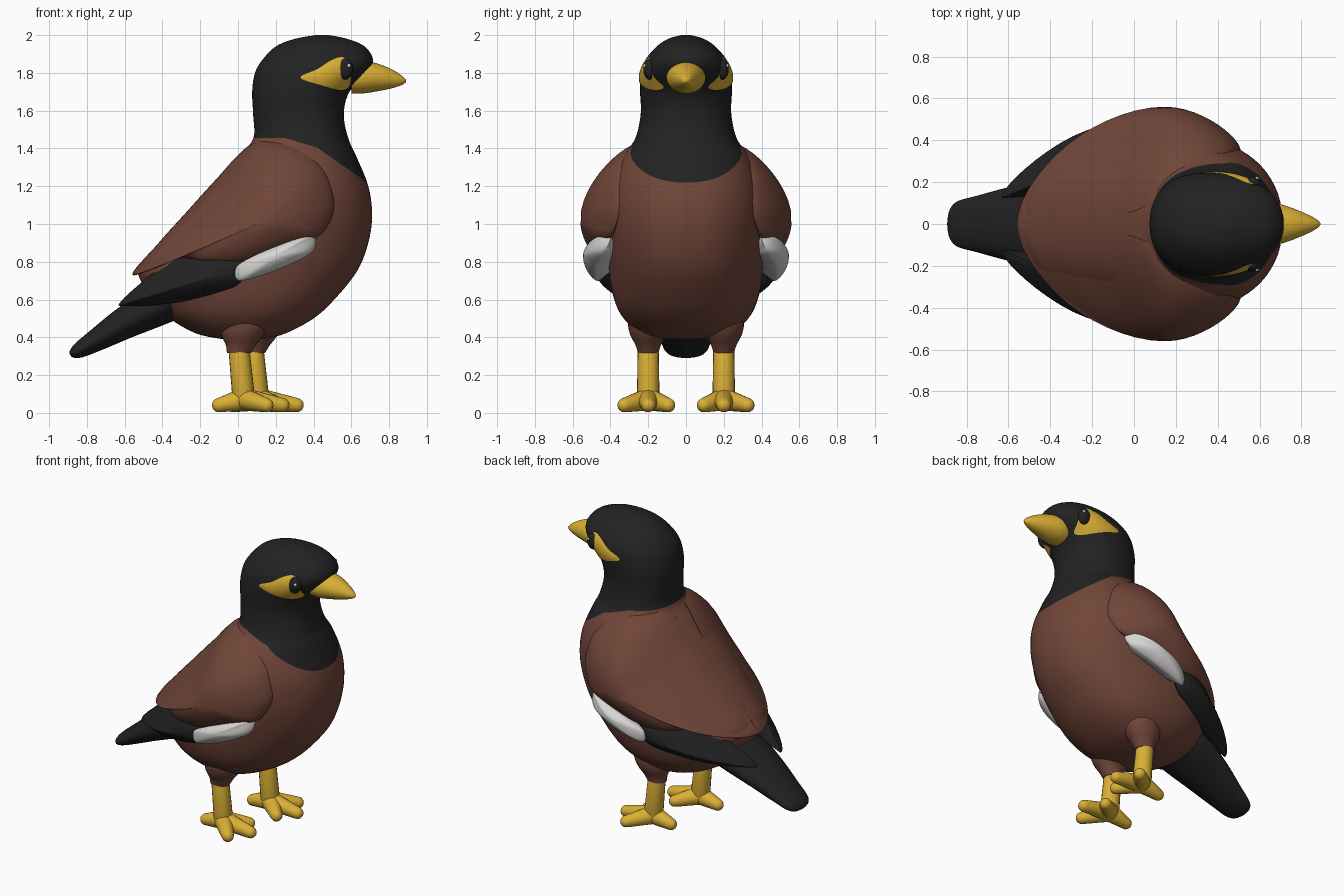
import bpy, bmesh, math
from mathutils import Vector

if "Cube" in bpy.data.objects:
    bpy.data.objects.remove(bpy.data.objects["Cube"])


def material(name, r, g, b):
    m = bpy.data.materials.new(name)
    m.diffuse_color = (r, g, b, 1)
    m.use_nodes = True
    m.node_tree.nodes["Principled BSDF"].inputs["Base Color"].default_value = m.diffuse_color
    return m


BLACK = material("soft black", 0.016, 0.016, 0.016)
BROWN = material("chestnut brown", 0.165, 0.061, 0.041)
YELLOW = material("warm yellow", 0.70, 0.43, 0.036)
WHITE = material("pale grey white", 0.68, 0.67, 0.66)


def spline(pts, n, closed=False):
    """Smooth curve through points of any dimension."""
    k, out = len(pts), []
    for i in range(k if closed else k - 1):
        idx = [(i + j) % k if closed else min(max(i + j, 0), k - 1) for j in (-1, 0, 1, 2)]
        p = [pts[j] for j in idx]
        for s in range(n):
            t = s / n
            out.append(tuple(
                0.5 * (2 * b + (c - a) * t + (2 * a - 5 * b + 4 * c - d) * t * t
                       + (3 * b - a - 3 * c + d) * t ** 3) for a, b, c, d in zip(*p)))
    if not closed:
        out.append(tuple(pts[-1]))
    return out


def loft(name, rings, mats, cap_end=True, edit=None):
    """Skin a list of point rings and close the ends with fans."""
    bm = bmesh.new()
    vr = [[bm.verts.new(p) for p in r] for r in rings]
    n = len(vr[0])
    for a, b in zip(vr, vr[1:]):
        for i in range(n):
            bm.faces.new((a[i], a[(i + 1) % n], b[(i + 1) % n], b[i]))
    for r in ([vr[0], vr[-1]] if cap_end else [vr[0]]):
        c = bm.verts.new(sum((v.co for v in r), Vector()) / n)
        for i in range(n):
            bm.faces.new((r[i], r[(i + 1) % n], c))
    bmesh.ops.recalc_face_normals(bm, faces=bm.faces)
    if edit:
        edit(bm)
    me = bpy.data.meshes.new(name)
    bm.to_mesh(me)
    bm.free()
    for m in mats:
        me.materials.append(m)
    ob = bpy.data.objects.new(name, me)
    bpy.context.collection.objects.link(ob)
    bpy.ops.object.select_all(action='DESELECT')
    ob.select_set(True)
    bpy.context.view_layer.objects.active = ob
    bpy.ops.object.shade_smooth_by_angle(angle=math.radians(55))
    return ob


def tube(name, a, b, ra, rb, mat, n=20):
    """Tapered limb with round ends."""
    a, b = Vector(a), Vector(b)
    d = (b - a).normalized()
    q = d.to_track_quat('Z', 'Y')
    steps = [math.radians(v) for v in (8, 25, 45, 65, 90)]
    prof = [(a - d * ra * math.cos(t), ra * math.sin(t)) for t in steps]
    prof += [(b + d * rb * math.cos(t), rb * math.sin(t)) for t in reversed(steps)]
    return loft(name, [[c + q @ Vector((r * math.cos(6.28319 * i / n), r * math.sin(6.28319 * i / n), 0))
                        for i in range(n)] for c, r in prof], [mat])


def ball(name, c, r, mat):
    n = 24
    loft(name, [[(c[0] + r[0] * math.sin(t) * math.cos(2 * math.pi * i / n),
                  c[1] + r[1] * math.sin(t) * math.sin(2 * math.pi * i / n),
                  c[2] + r[2] * math.cos(t)) for i in range(n)]
                for t in [math.pi * (k + 0.3) / 14.6 for k in range(15)]], [mat])


def pillow(name, outline, centre, inner, mat, s, dome):
    """Outline points (x, z, y) bulge out to centre; dome 1 is round, 0 is a cone."""
    pts = spline(outline, 8, True)
    rings = []
    for k in range(1, 13):
        a = math.pi / 2 * k / 12
        r = math.sin(a)
        h = dome * math.cos(a) + (1 - dome) * (1 - r * r * (1.6 - 0.6 * r))
        rings.append([(centre[0] + (x - centre[0]) * r, s * (y + (centre[2] - y) * h),
                       centre[1] + (z - centre[1]) * r) for x, z, y in pts])
    rings.append([(inner[0] + (x - inner[0]) * 0.3, s * (inner[2] + (y - inner[2]) * 0.3),
                   inner[1] + (z - inner[1]) * 0.3) for x, z, y in pts])
    loft(name, rings, [mat])


# Body and head: horizontal slices (z, back x, front x, half width)
SLICES = spline([
    (0.39, -0.08, 0.13, 0.12), (0.42, -0.22, 0.25, 0.24), (0.50, -0.36, 0.40, 0.33),
    (0.60, -0.44, 0.51, 0.38), (0.75, -0.53, 0.63, 0.41), (0.90, -0.42, 0.69, 0.42),
    (1.05, -0.285, 0.71, 0.42), (1.20, -0.15, 0.69, 0.40), (1.35, -0.01, 0.63, 0.34),
    (1.45, 0.08, 0.585, 0.27), (1.58, 0.08, 0.56, 0.24), (1.70, 0.075, 0.59, 0.243),
    (1.80, 0.09, 0.685, 0.24), (1.87, 0.13, 0.715, 0.215), (1.94, 0.20, 0.67, 0.155),
    (1.98, 0.30, 0.58, 0.095), (2.00, 0.41, 0.48, 0.025)], 5)
POW = 2.2


def slice_ring(z, x0, x1, w, n=72):
    out = []
    for i in range(n):
        c, s = math.cos(2 * math.pi * i / n), math.sin(2 * math.pi * i / n)
        f = (abs(c) ** POW + abs(s) ** POW) ** (-1 / POW)
        out.append(((x0 + x1) / 2 + (x1 - x0) / 2 * c * f, w * s * f, z))
    return out


def surface_y(x, z):
    for a, b in zip(SLICES, SLICES[1:]):
        if a[0] <= z <= b[0]:
            t = (z - a[0]) / (b[0] - a[0])
            _, x0, x1, w = [p + (q - p) * t for p, q in zip(a, b)]
            u = abs((x - (x0 + x1) / 2) / ((x1 - x0) / 2))
            return w * max(0, 1 - u ** POW) ** (1 / POW)


def paint_hood(bm):
    # Black hood: level at the nape, dipping down over the breast
    for co, no in (((0.25, 0, 1.455), (0, 0, 1)), ((0.25, 0, 1.455), (0.3, 0, 1)),
                   ((0.42, 0, 1.404), (0.7, 0, 1))):
        bmesh.ops.bisect_plane(bm, geom=bm.verts[:] + bm.edges[:] + bm.faces[:], plane_co=co, plane_no=no)
    for f in bm.faces:
        c = f.calc_center_median()
        f.material_index = int(c.z > 1.455 - max(0, 0.3 * (c.x - 0.25), 0.7 * (c.x - 0.42) + 0.051))


loft("body_and_head", [slice_ring(*s) for s in SLICES], [BROWN, BLACK], edit=paint_hood)

# Beak: slices along x (x, centre z, half height, half width)
loft("beak", [[(x, w * math.cos(math.pi * i / 16), z + h * math.sin(math.pi * i / 16)) for i in range(32)]
              for x, z, h, w in spline([(0.60, 1.775, 0.085, 0.10), (0.66, 1.777, 0.086, 0.103),
                                        (0.74, 1.776, 0.073, 0.082), (0.82, 1.768, 0.048, 0.05),
                                        (0.87, 1.760, 0.023, 0.024), (0.89, 1.757, 0.005, 0.005)], 5)], [YELLOW])

# Tail: flattened slices square to its downward slope
loft("tail", [[(x - 0.53 * h * math.sin(math.pi * i / 16), w * math.cos(math.pi * i / 16),
                z + 0.85 * h * math.sin(math.pi * i / 16)) for i in range(32)]
              for x, z, w, h in spline([(-0.20, 0.68, 0.22, 0.12), (-0.40, 0.58, 0.215, 0.11),
                                        (-0.60, 0.475, 0.175, 0.085), (-0.75, 0.385, 0.135, 0.06),
                                        (-0.84, 0.332, 0.11, 0.042), (-0.875, 0.312, 0.075, 0.025),
                                        (-0.887, 0.306, 0.03, 0.01)], 5)], [BLACK])

WING = [(0.51, 1.12, 0.34), (0.46, 1.28, 0.32), (0.35, 1.39, 0.27), (0.20, 1.44, 0.20),
        (0.05, 1.41, 0.08), (-0.20, 1.14, 0.015), (-0.42, 0.90, 0.0), (-0.56, 0.735, 0.0),
        (-0.44, 0.765, 0.21), (-0.30, 0.82, 0.34), (-0.17, 0.80, 0.41), (0.0, 0.80, 0.44),
        (0.20, 0.86, 0.45), (0.40, 0.92, 0.41), (0.48, 1.0, 0.37)]
FLIGHT = [(0.05, 0.84, 0.43), (-0.15, 0.88, 0.38), (-0.35, 0.82, 0.27), (-0.50, 0.70, 0.18),
          (-0.62, 0.59, 0.13), (-0.60, 0.565, 0.14), (-0.35, 0.58, 0.27), (-0.10, 0.64, 0.39),
          (0.02, 0.70, 0.43)]
BAR = [(0.41, 0.93, 0.40), (0.39, 0.85, 0.43), (0.25, 0.775, 0.47), (0.10, 0.72, 0.475),
       (0.0, 0.70, 0.46), (-0.01, 0.77, 0.46), (0.08, 0.83, 0.49), (0.25, 0.90, 0.49), (0.36, 0.935, 0.45)]
EYE_PATCH = [(0.33, 1.775), (0.42, 1.82), (0.50, 1.87), (0.56, 1.882), (0.60, 1.84),
             (0.597, 1.77), (0.585, 1.725), (0.54, 1.71), (0.44, 1.735)]

for s, side, foot_x in ((-1, "right", 0.015), (1, "left", 0.09)):
    # Folded wing in three layers
    pillow(side + "_wing", WING, (0.15, 1.02, 0.56), (0.05, 1.0, 0.15), BROWN, s, 0.6)
    pillow(side + "_flight_feathers", FLIGHT, (-0.08, 0.74, 0.475), (-0.25, 0.70, 0.15), BLACK, s, 0.35)
    pillow(side + "_wing_bar", BAR, (0.2, 0.83, 0.545), (0.2, 0.83, 0.30), WHITE, s, 0.7)

    # Yellow face patch laid on the head, then the eye
    pts, rings = spline(EYE_PATCH, 6, True), []
    for r in (0.1, 0.3, 0.5, 0.7, 0.85, 1.0):
        ring = [(0.52 + (x - 0.52) * r, 1.79 + (z - 1.79) * r) for x, z in pts]
        rings.append([(x, s * (surface_y(x, z) + 0.009 - 0.005 * r ** 4), z) for x, z in ring])
    loft(side + "_eye_patch", rings, [YELLOW], cap_end=False)
    ey = surface_y(0.565, 1.82)
    ball(side + "_eye", (0.565, s * (ey - 0.012), 1.82), (0.044, 0.034, 0.056), BLACK)
    ball(side + "_eye_glint", (0.587, s * (ey + 0.014), 1.838), (0.01, 0.008, 0.01), WHITE)

    # Thigh, leg and four toes
    y = 0.2 * s
    loft(side + "_thigh", [[(x + r * math.cos(math.pi * i / 14), y + 0.85 * r * math.sin(math.pi * i / 14), z)
                            for i in range(28)]
                           for z, x, r in spline([(0.318, foot_x - 0.01, 0.064), (0.36, foot_x, 0.08),
                                                  (0.42, foot_x + 0.01, 0.115), (0.49, foot_x + 0.02, 0.125),
                                                  (0.56, foot_x + 0.02, 0.09), (0.60, foot_x + 0.02, 0.03)], 4)],
         [BROWN])
    tube(side + "_leg", (foot_x - 0.012, y, 0.36), (foot_x + 0.015, y, 0.078), 0.055, 0.06, YELLOW)
    for toe, dx, dy in (("back", -0.115, 0.0), ("outer", 0.135, 0.125), ("middle", 0.22, 0.0),
                        ("inner", 0.135, -0.105)):
        tube(f"{side}_{toe}_toe", (foot_x + 0.015, y, 0.072), (foot_x + dx, y + s * dy, 0.041),
             0.06, 0.038, YELLOW)
